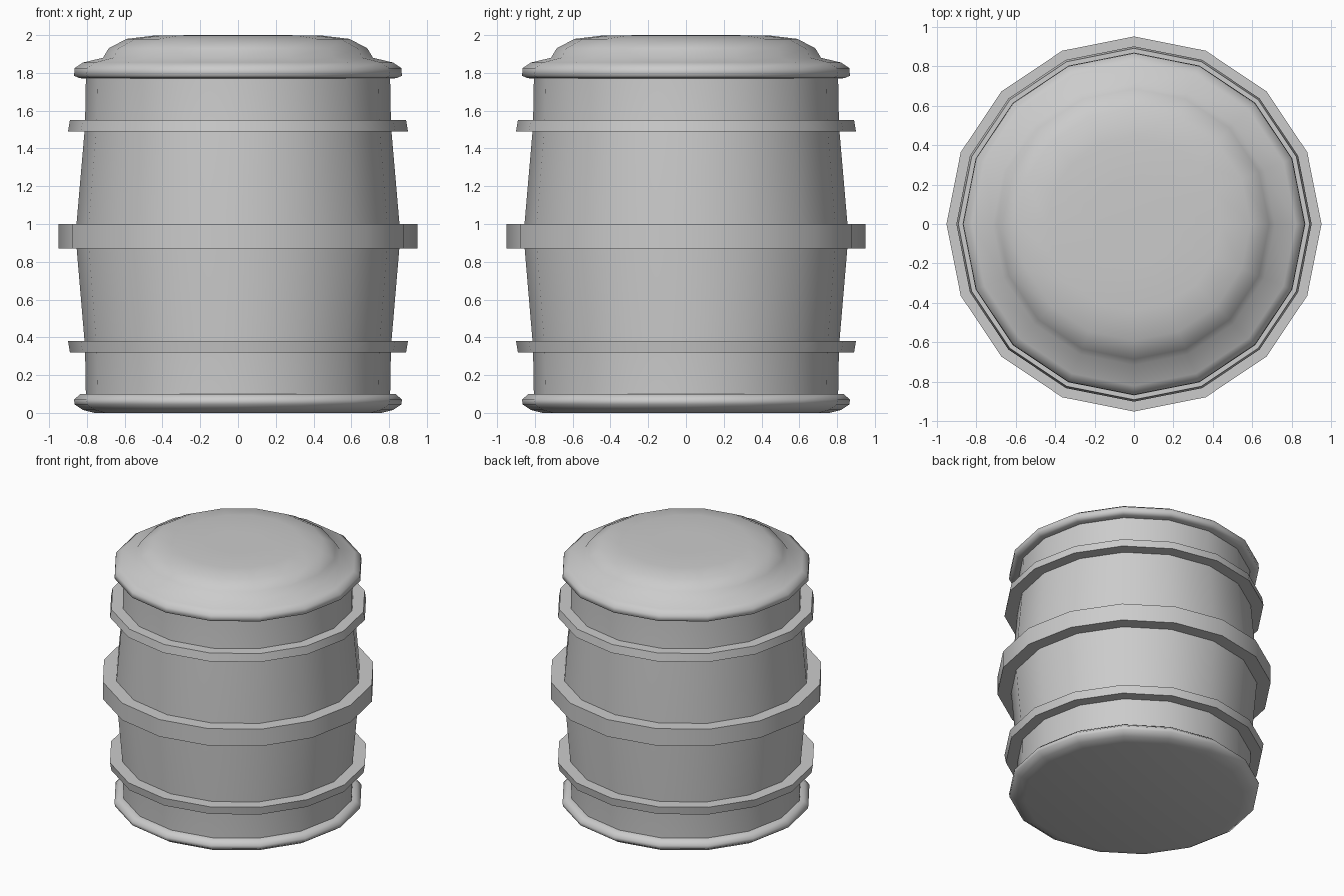
import bpy, bmesh, math

if "Cube" in bpy.data.objects:
    bpy.data.objects.remove(bpy.data.objects["Cube"])

SIDES = 16


def lathe(name, profile, angle):
    """Spin (radius, z) points, listed bottom to top, around z."""
    bm = bmesh.new()
    rings = []
    for r, z in profile:
        rings.append([bm.verts.new((r * math.cos(2 * math.pi * i / SIDES),
                                    r * math.sin(2 * math.pi * i / SIDES), z))
                      for i in range(SIDES)])
    for a, b in zip(rings, rings[1:]):
        for i in range(SIDES):
            j = (i + 1) % SIDES
            bm.faces.new((a[i], a[j], b[j], b[i]))
    bm.faces.new(rings[0][::-1])
    bm.faces.new(rings[-1])
    mesh = bpy.data.meshes.new(name)
    bm.to_mesh(mesh)
    bm.free()
    ob = bpy.data.objects.new(name, mesh)
    bpy.context.collection.objects.link(ob)
    bpy.ops.object.select_all(action='DESELECT')
    bpy.context.view_layer.objects.active = ob
    ob.select_set(True)
    bpy.ops.object.shade_smooth_by_angle(angle=math.radians(angle))
    return ob


# Bulging body
lathe("barrel_body", [(0.805, 0.06), (0.81, 0.35), (0.855, 0.88),
                      (0.855, 1.0), (0.81, 1.52), (0.805, 1.80)], 30)

# Rounded foot rim
lathe("bottom_rim", [(0.76, 0.0), (0.82, 0.015), (0.865, 0.045),
                     (0.868, 0.07), (0.835, 0.10), (0.79, 0.10)], 75)

# Rimmed lid with raised crown
lathe("lid", [(0.79, 1.77), (0.84, 1.772), (0.868, 1.785), (0.865, 1.825),
              (0.82, 1.855), (0.715, 1.88), (0.685, 1.93),
              (0.59, 1.98), (0.44, 1.998), (0.2, 2.0)], 75)

# Hoops: bottom z, top z, bottom radius, top radius
for name, z0, z1, r0, r1 in (("lower_hoop", 0.32, 0.38, 0.89, 0.90),
                             ("middle_hoop", 0.87, 1.0, 0.95, 0.95),
                             ("upper_hoop", 1.49, 1.55, 0.90, 0.89)):
    lathe(name, [(0.8, z0), (r0, z0), (r1, z1), (0.8, z1)], 30)
